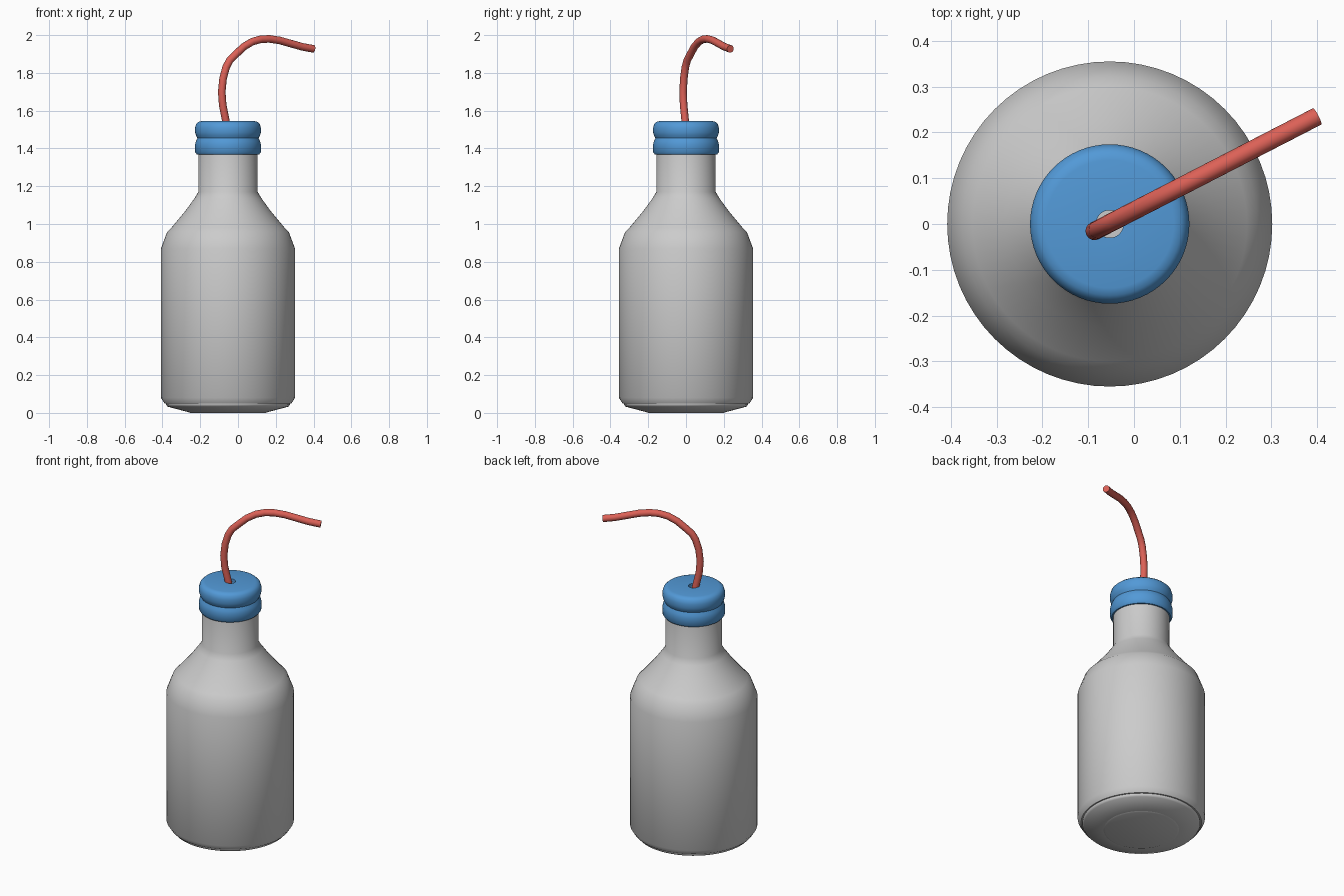
import bpy, math
from mathutils import Vector

if "Cube" in bpy.data.objects:
    bpy.data.objects.remove(bpy.data.objects["Cube"])

AXIS_X = -0.053


def material(name, color):
    mat = bpy.data.materials.new(name)
    mat.use_nodes = True
    mat.diffuse_color = (*color, 1)
    mat.node_tree.nodes["Principled BSDF"].inputs["Base Color"].default_value = (*color, 1)
    return mat


def finish(obj, mat, angle):
    obj.data.materials.append(mat)
    bpy.ops.object.select_all(action="DESELECT")
    obj.select_set(True)
    bpy.context.view_layer.objects.active = obj
    bpy.ops.object.shade_smooth_by_angle(angle=math.radians(angle))


def add_mesh(name, verts, faces):
    mesh = bpy.data.meshes.new(name)
    mesh.from_pydata(verts, [], faces)
    obj = bpy.data.objects.new(name, mesh)
    bpy.context.collection.objects.link(obj)
    return obj


def bridge(rings, n, closed=False):
    """Quads joining successive rings of n vertices."""
    pairs = [(i, (i + 1) % rings) for i in range(rings if closed else rings - 1)]
    return [(a * n + j, a * n + (j + 1) % n, b * n + (j + 1) % n, b * n + j)
            for a, b in pairs for j in range(n)]


def lathe(name, profile, mat, angle, closed=False, n=64):
    """Revolve (radius, height) points; an open profile gets end caps."""
    verts = [(AXIS_X + r * math.cos(math.tau * j / n), r * math.sin(math.tau * j / n), z)
             for r, z in profile for j in range(n)]
    faces = bridge(len(profile), n, closed)
    if not closed:
        last = (len(profile) - 1) * n
        faces += [tuple(reversed(range(n))), tuple(range(last, last + n))]
    obj = add_mesh(name, verts, faces)
    finish(obj, mat, angle)


grey = material("bottle grey", (0.6, 0.6, 0.6))
blue = material("cap blue", (0.085, 0.32, 0.68))
red = material("straw red", (0.72, 0.12, 0.095))

# Bottle: rounded base, straight wall, sloped shoulder, neck
lathe("bottle", [(0.21, 0.004), (0.32, 0.033), (0.328, 0.043), (0.328, 0.05), (0.336, 0.05),
                 (0.355, 0.08), (0.355, 0.87), (0.322, 0.958), (0.3, 0.98), (0.225, 1.07),
                 (0.178, 1.135), (0.157, 1.17), (0.157, 1.52)], grey, 50)
lathe("bottle_bottom", [(0.2, 0.0), (0.21, 0.004), (0.21, 0.01)], grey, 50)

# Cap: two rounded bands with a groove, and a hole for the straw
lathe("cap", [(0.15, 1.368), (0.165, 1.368), (0.174, 1.38), (0.174, 1.422), (0.17, 1.438),
              (0.162, 1.455), (0.17, 1.47), (0.174, 1.485), (0.174, 1.51), (0.168, 1.53),
              (0.156, 1.541), (0.14, 1.545), (0.03, 1.545), (0.03, 1.51), (0.15, 1.51)],
      blue, 50, closed=True)

# Straw: a bent tube in one vertical plane, with a soft kink
path = [(-0.05, 1.46), (-0.065, 1.55), (-0.081, 1.63), (-0.086, 1.7), (-0.079, 1.77),
        (-0.063, 1.83), (-0.044, 1.866), (-0.01, 1.9), (0.03, 1.938), (0.075, 1.965),
        (0.12, 1.978), (0.165, 1.98), (0.22, 1.972), (0.28, 1.955), (0.34, 1.938), (0.4, 1.927)]
pts = [Vector((x, 0.029 + 0.515 * x, z)) for x, z in path]
side = Vector((0.515, -1, 0)).normalized()
verts, n = [], 16
for i, p in enumerate(pts):
    tangent = (pts[min(i + 1, len(pts) - 1)] - pts[max(i - 1, 0)]).normalized()
    up = tangent.cross(side)
    for j in range(n):
        a = math.tau * j / n
        verts.append(p + 0.02 * (side * math.cos(a) + up * math.sin(a)))
last = len(verts) - n
straw = add_mesh("straw", verts, bridge(len(pts), n)
                 + [tuple(reversed(range(n))), tuple(range(last, last + n))])
finish(straw, red, 50)
